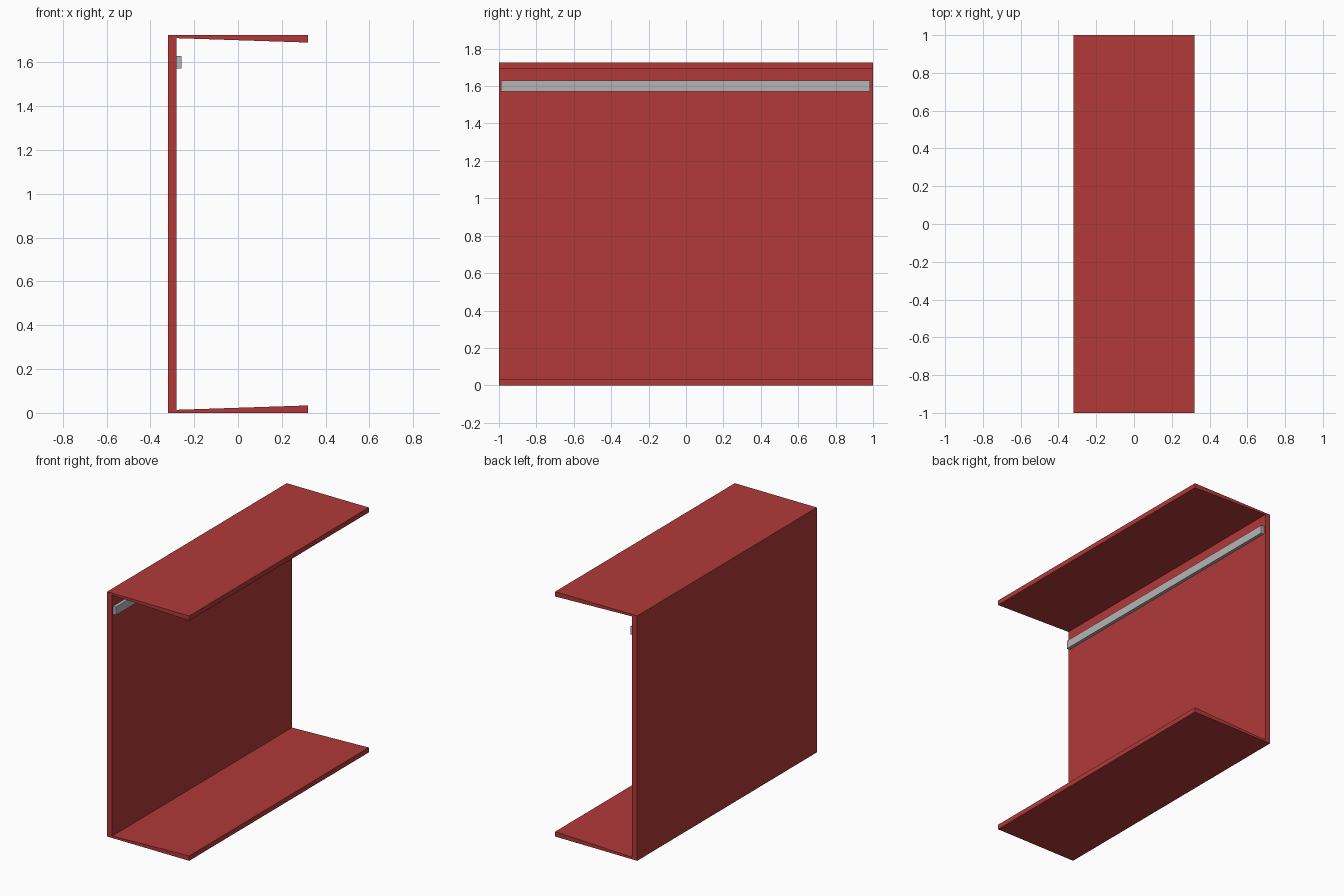
import bpy

default = bpy.data.objects.get("Cube")
if default:
    bpy.data.objects.remove(default, do_unlink=True)


def make_material(name, color):
    mat = bpy.data.materials.new(name)
    mat.use_nodes = True
    mat.diffuse_color = color
    mat.node_tree.nodes["Principled BSDF"].inputs["Base Color"].default_value = color
    return mat


def extrude_profile(name, profile, y_front, y_back, mat):
    """Sweep an (x, z) outline along y; the outline runs counter-clockwise from the front."""
    n = len(profile)
    verts = [(x, y, z) for y in (y_front, y_back) for x, z in profile]
    faces = [tuple(range(n)), tuple(reversed(range(n, 2 * n)))]
    for i in range(n):
        j = (i + 1) % n
        faces.append((i, i + n, j + n, j))
    mesh = bpy.data.meshes.new(name)
    mesh.from_pydata(verts, [], faces)
    mesh.materials.append(mat)
    obj = bpy.data.objects.new(name, mesh)
    bpy.context.collection.objects.link(obj)
    return obj


red = make_material("dark red", (0.445, 0.041, 0.041, 1))
grey = make_material("light grey", (0.46, 0.46, 0.46, 1))

height = 1.725
outer, inner, tip = -0.32, -0.28, 0.32

# Upright panel with flanges that thicken towards their tips
lower = [(outer, 0), (tip, 0), (tip, 0.034), (inner, 0.014)]
upper = [(x, height - z) for x, z in reversed(lower)]
extrude_profile("channel_panel", lower + upper, -1, 1, red)

# Rail fixed along the inner face of the panel
rail = [(inner, 1.572), (-0.258, 1.572), (-0.258, 1.63), (inner, 1.63)]
extrude_profile("inner_rail", rail, -0.99, 0.985, grey)
